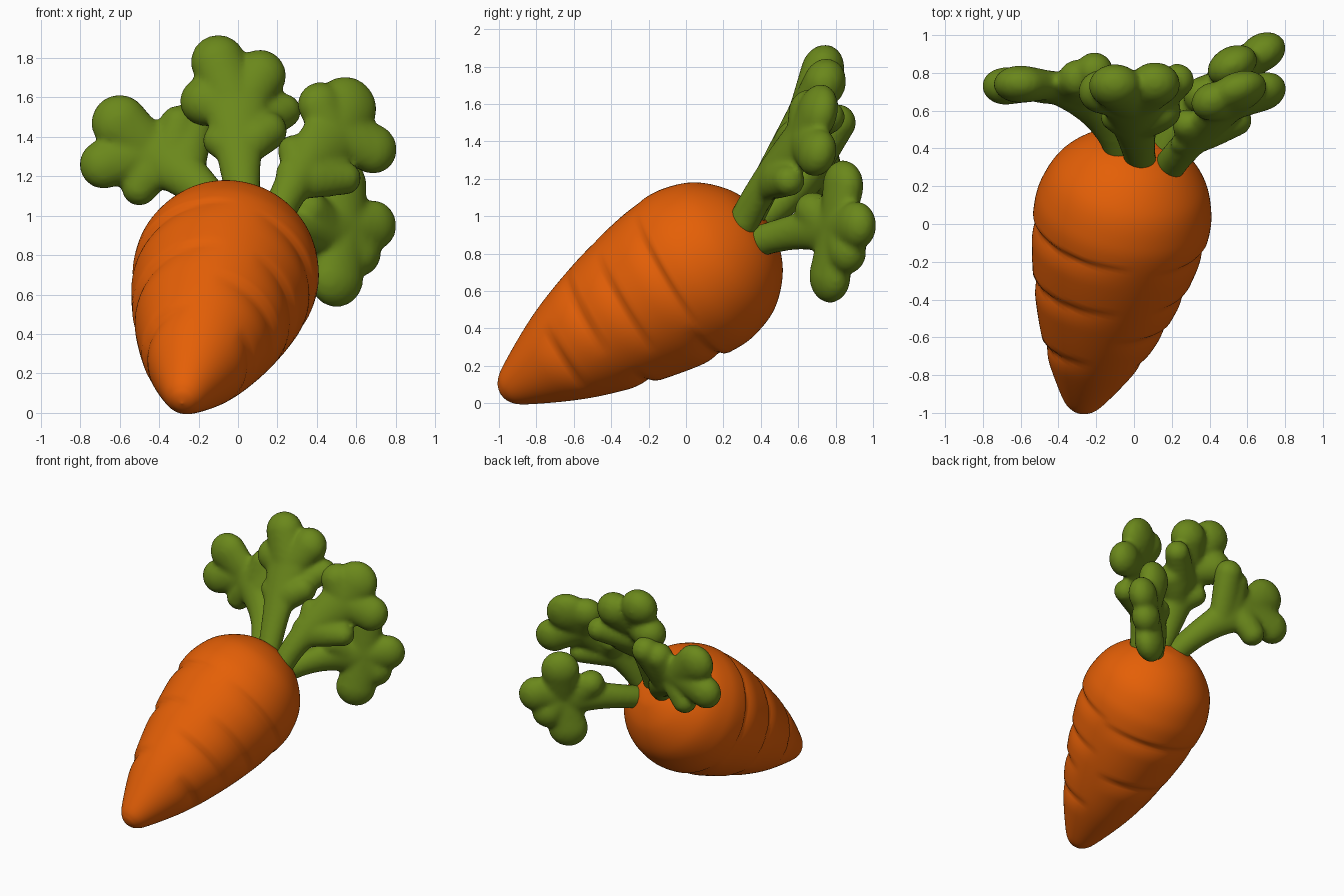
import bpy, bmesh, math
from mathutils import Vector, Matrix

if "Cube" in bpy.data.objects:
    bpy.data.objects.remove(bpy.data.objects["Cube"], do_unlink=True)


def material(name, color):
    m = bpy.data.materials.new(name)
    m.use_nodes = True
    m.diffuse_color = color
    m.node_tree.nodes["Principled BSDF"].inputs["Base Color"].default_value = color
    return m


orange = material("carrot orange", (0.78, 0.115, 0.002, 1))
green = material("leaf green", (0.145, 0.245, 0.011, 1))


def add_object(name, bm, mat):
    mesh = bpy.data.meshes.new(name)
    bm.to_mesh(mesh)
    bm.free()
    mesh.materials.append(mat)
    mesh.shade_smooth()
    ob = bpy.data.objects.new(name, mesh)
    bpy.context.collection.objects.link(ob)
    return ob


# Root: a lathed profile along a tilted axis, with partial ring creases
TIP = Vector((-0.265, -0.9, 0.105))
AXIS = (Vector((-0.06, 0.05, 0.71)) - TIP).normalized()
SIDE = Vector((0, 0, 1)).cross(AXIS).normalized() * -1
UP = SIDE.cross(AXIS).normalized()
PROFILE = [(-0.11, 0), (-0.085, 0.065), (0, 0.13), (0.28, 0.268), (0.57, 0.367),
           (0.85, 0.435), (1.1, 0.47), (1.25, 0.457), (1.4, 0.395),
           (1.53, 0.265), (1.6, 0.11), (1.612, 0)]
# distance along axis, middle angle, half width, slant
CREASES = [(1.04, 150, 75, -0.04), (0.7, 150, 75, -0.06), (0.31, 150, 62, -0.06),
           (1.06, 10, 52, 0), (0.78, 5, 48, 0), (0.56, 25, 52, 0), (0.33, -10, 45, 0),
           (1.02, 270, 55, 0), (0.62, 265, 45, 0)]


def profile_points(steps):
    """Smooth curve through the profile points."""
    pts = [Vector(p) for p in PROFILE]
    pts = [pts[0]] + pts + [pts[-1]]
    for i in range(1, len(pts) - 2):
        a, b, c, d = pts[i - 1:i + 3]
        for k in range(steps):
            t = k / steps
            yield (b * 2 + (c - a) * t + (a * 2 - b * 5 + c * 4 - d) * t ** 2
                   + (b * 3 - a - c * 3 + d) * t ** 3) / 2


def crease_depth(d, angle):
    depth = 0
    for pos, mid, half, slant in CREASES:
        off = (angle - math.radians(mid) + math.pi) % math.tau - math.pi
        u = off / math.radians(half)
        if abs(u) < 1:
            gap = pos + slant * off - d
            fall = max(0, 1 - gap / 0.13) ** 2 if gap > 0 else max(0, 1 + gap / 0.03)
            depth = max(depth, 0.027 * fall * math.cos(u * math.pi / 2))
    return depth


bm = bmesh.new()
SEG = 96
rings = []
for d, r in list(profile_points(12))[1:]:
    ring = []
    for k in range(SEG):
        a = math.tau * k / SEG
        rad = max(r - crease_depth(d, a), 0.004)
        ring.append(bm.verts.new(TIP + AXIS * d + (SIDE * math.cos(a) + UP * math.sin(a)) * rad))
    rings.append(ring)
for lo, hi in zip(rings, rings[1:]):
    for k in range(SEG):
        n = (k + 1) % SEG
        bm.faces.new((lo[k], lo[n], hi[n], hi[k]))
bm.faces.new(rings[0])
bm.faces.new(rings[-1])
bmesh.ops.recalc_face_normals(bm, faces=bm.faces)
add_object("carrot_root", bm, orange)


# Leaves: a curved, flaring stalk and flattened lobes fused into one puffy skin
def leaf(name, root, bend, hub, normal, puff, lobes):
    root, bend, hub = Vector(root), Vector(bend), Vector(hub)
    turn = Vector(normal).normalized().to_track_quat('Z', 'Y')
    bm = bmesh.new()

    def blob(p, r, thick):
        size = Matrix.Diagonal((r, r, thick, 1))
        bmesh.ops.create_icosphere(bm, subdivisions=3, radius=1,
                                   matrix=Matrix.LocRotScale(p, turn, None) @ size)

    def stalk(t):
        return root * (1 - t) ** 2 + bend * 2 * t * (1 - t) + hub * t ** 2

    for i in range(21):
        t = i / 20
        blob(stalk(t), 0.085 + 0.075 * t * t, 0.085 - 0.01 * t)
    for x, y, z, r, start in lobes:
        base, end = stalk(start), Vector((x, y, z))
        for i in range(9):
            t = i / 8
            blob(base.lerp(end, t), 0.12 + (r - 0.12) * t, min(0.075 + (puff - 0.075) * t, r))
    ob = add_object(name, bm, green)
    remesh = ob.modifiers.new("fuse", 'REMESH')
    remesh.mode = 'VOXEL'
    remesh.voxel_size = 0.018
    remesh.use_smooth_shade = True
    soften = ob.modifiers.new("soften", 'SMOOTH')
    soften.factor = 0.5
    soften.iterations = 5


# each lobe: end point, radius, where it leaves the stalk
leaf("right_leaf", (-0.06, 0.36, 0.96), (-0.15, 0.64, 1.15), (-0.45, 0.735, 1.33), (0, -1, 0.1), 0.1,
     [(-0.6, 0.74, 1.47, 0.145, 1), (-0.68, 0.73, 1.26, 0.125, 1),
      (-0.5, 0.73, 1.14, 0.09, 0.9), (-0.3, 0.77, 1.46, 0.1, 0.8),
      (-0.21, 0.81, 1.5, 0.1, 0.7)])

leaf("middle_leaf", (0.04, 0.32, 0.96), (0.01, 0.44, 1.2), (-0.01, 0.62, 1.55), (0, -0.95, 0.3), 0.115,
     [(-0.1, 0.73, 1.78, 0.14, 1), (0.11, 0.74, 1.71, 0.135, 1), (-0.17, 0.7, 1.58, 0.125, 1),
      (-0.1, 0.57, 1.38, 0.08, 0.7), (0.15, 0.6, 1.43, 0.1, 0.7), (0.23, 0.76, 1.53, 0.09, 0.8)])

leaf("left_leaf", (0.19, 0.31, 0.97), (0.27, 0.42, 1.2), (0.49, 0.62, 1.42), (0.35, -0.9, 0.25), 0.1,
     [(0.55, 0.7, 1.55, 0.16, 1), (0.42, 0.65, 1.56, 0.12, 1), (0.68, 0.7, 1.34, 0.13, 1),
      (0.54, 0.55, 1.19, 0.085, 0.5), (0.28, 0.53, 1.33, 0.08, 0.6)])

leaf("lower_left_leaf", (0.15, 0.37, 0.86), (0.3, 0.66, 0.95), (0.54, 0.8, 0.93), (0.47, -0.88, 0), 0.1,
     [(0.5, 0.77, 0.68, 0.145, 1), (0.68, 0.91, 0.95, 0.13, 1), (0.52, 0.84, 1.16, 0.14, 1),
      (0.61, 0.86, 0.81, 0.12, 1), (0.36, 0.68, 1.03, 0.1, 0.8)])
